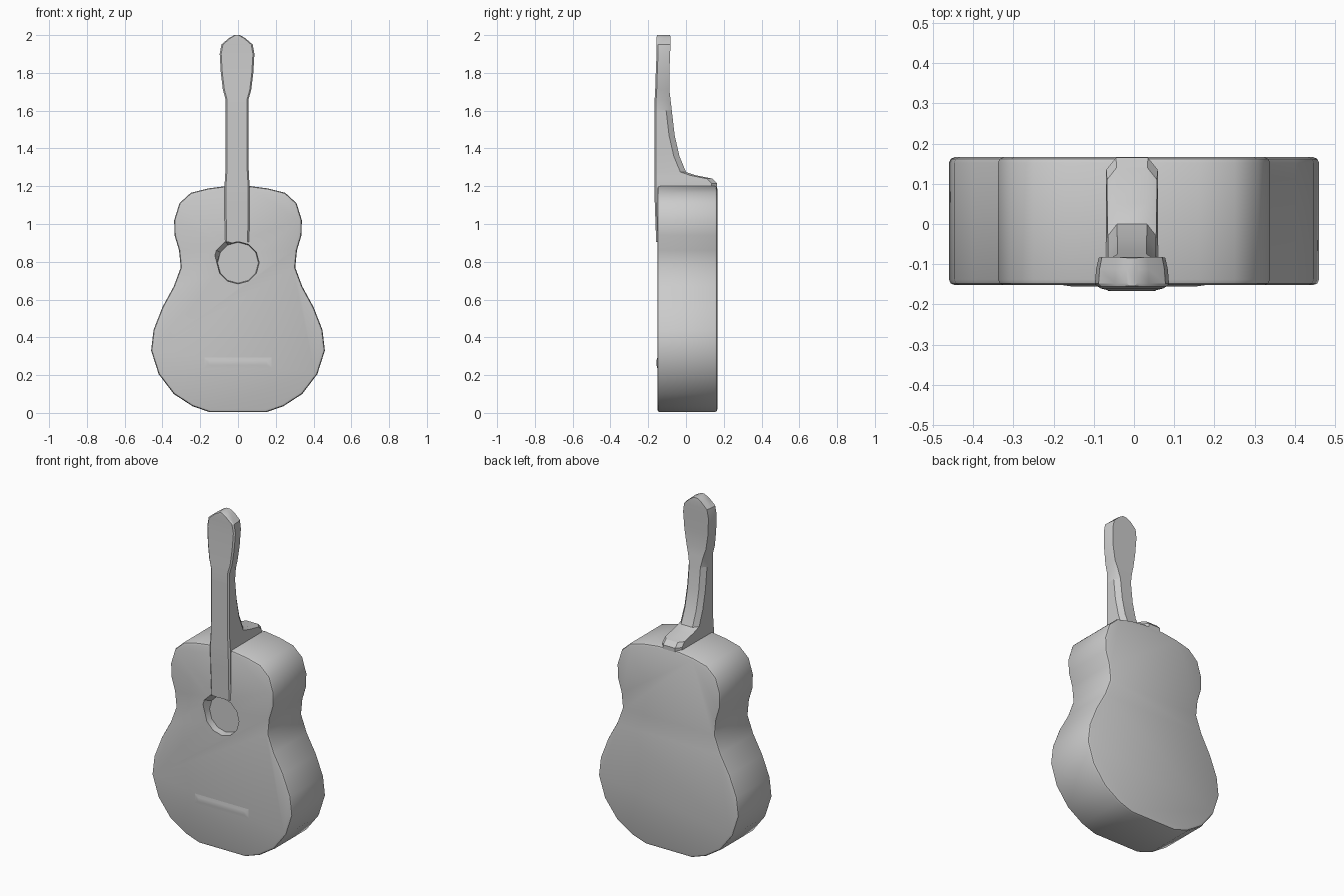
import bpy, bmesh
from math import sin, cos, pi, radians

if "Cube" in bpy.data.objects:
    bpy.data.objects.remove(bpy.data.objects["Cube"])

grey = bpy.data.materials.new("plain grey")
grey.use_nodes = True
grey.diffuse_color = (0.6, 0.6, 0.6, 1)
grey.node_tree.nodes["Principled BSDF"].inputs["Base Color"].default_value = (0.6, 0.6, 0.6, 1)


def loft(name, rings):
    """Skin a list of equal-length point rings and cap both ends."""
    bm = bmesh.new()
    loops = [[bm.verts.new(p) for p in ring] for ring in rings]
    n = len(loops[0])
    for a, b in zip(loops, loops[1:]):
        for i in range(n):
            j = (i + 1) % n
            bm.faces.new((a[i], a[j], b[j], b[i]))
    bm.faces.new(loops[0])
    bm.faces.new(loops[-1])
    bmesh.ops.recalc_face_normals(bm, faces=bm.faces)
    mesh = bpy.data.meshes.new(name)
    bm.to_mesh(mesh)
    bm.free()
    mesh.materials.append(grey)
    obj = bpy.data.objects.new(name, mesh)
    bpy.context.collection.objects.link(obj)
    return obj


def smooth(obj, angle=30):
    bpy.ops.object.select_all(action='DESELECT')
    obj.select_set(True)
    bpy.context.view_layer.objects.active = obj
    bpy.ops.object.shade_smooth_by_angle(angle=radians(angle))


# Body: mirrored waisted outline, extruded front to back
half = [(0.15, 0.004), (0.24, 0.035), (0.34, 0.1), (0.42, 0.205), (0.46, 0.33),
        (0.447, 0.44), (0.4, 0.56), (0.34, 0.67), (0.303, 0.77), (0.312, 0.86),
        (0.336, 0.94), (0.338, 1.02), (0.31, 1.11), (0.25, 1.165), (0.16, 1.188),
        (0.07, 1.2)]
outline = half + [(-x, z) for x, z in reversed(half)]
body = loft("body", [[(x, y, z) for x, z in outline] for y in (-0.152, 0.166)])
bevel = body.modifiers.new("rounded rim", 'BEVEL')
bevel.width = 0.014
bevel.segments = 2
bevel.limit_method = 'ANGLE'
bevel.angle_limit = radians(60)

# Sound hole: shallow recess, chipped wider at its upper left
def hole_ring(y, radius, chip):
    ring = []
    for i in range(12):
        a = 2 * pi * i / 12
        r = radius + (chip if i in (4, 5) else 0)
        ring.append((r * cos(a), y, 0.795 + r * sin(a)))
    return ring

cutter = loft("sound_hole_cutter", [hole_ring(-0.2, 0.117, 0.045), hole_ring(-0.112, 0.108, 0)])
cutter.hide_render = True
cut = body.modifiers.new("sound hole", 'BOOLEAN')
cut.object = cutter
cut.operation = 'DIFFERENCE'
cut.solver = 'EXACT'
bpy.context.view_layer.objects.active = body
for m in ("rounded rim", "sound hole"):
    bpy.ops.object.modifier_apply(modifier=m)
bpy.data.objects.remove(cutter)
smooth(body)


# Neck: chamfered cross-sections from fretboard end through heel to headstock
def section(z, w, front, back, taper=0.6):
    c = min(0.03, (back - front) * 0.4)
    pts = [(-w, front + 0.008), (-w + 0.008, front), (w - 0.008, front), (w, front + 0.008),
           (w * 0.97, back - c), (w * taper, back), (-w * taper, back), (-w * 0.97, back - c)]
    return [(x - 0.005, y, z) for x, y in pts]

neck = loft("neck", [
    section(0.905, 0.064, -0.158, -0.125),
    section(1.1, 0.066, -0.165, -0.12),
    section(1.16, 0.066, -0.167, 0.163),
    section(1.215, 0.066, -0.167, 0.165),
    section(1.24, 0.064, -0.167, 0.14),
    section(1.258, 0.063, -0.167, 0.05),
    section(1.275, 0.062, -0.167, 0.0),
    section(1.36, 0.061, -0.167, -0.035),
    section(1.47, 0.061, -0.167, -0.06),
    section(1.6, 0.061, -0.167, -0.075)])
smooth(neck)

# Headstock: flared and rounded at the tip
head = loft("headstock", [
    section(1.6, 0.061, -0.167, -0.075),
    section(1.66, 0.061, -0.166, -0.082, 0.8),
    section(1.71, 0.075, -0.163, -0.088, 0.85),
    section(1.8, 0.086, -0.16, -0.088, 0.9),
    section(1.9, 0.092, -0.156, -0.084, 0.9),
    section(1.95, 0.083, -0.156, -0.082, 0.9),
    section(1.985, 0.042, -0.156, -0.082, 0.9),
    section(2.0, 0.014, -0.154, -0.084, 0.9)])
smooth(head)

# Bridge: very low worn ridge on the soundboard
bridge = loft("bridge", [
    [(sx * w, y, 0.265 + sz * h) for sx, sz in ((-1, -1), (1, -1), (1, 1), (-1, 1))]
    for y, w, h in ((-0.15, 0.19, 0.035), (-0.156, 0.15, 0.012))])
smooth(bridge)
